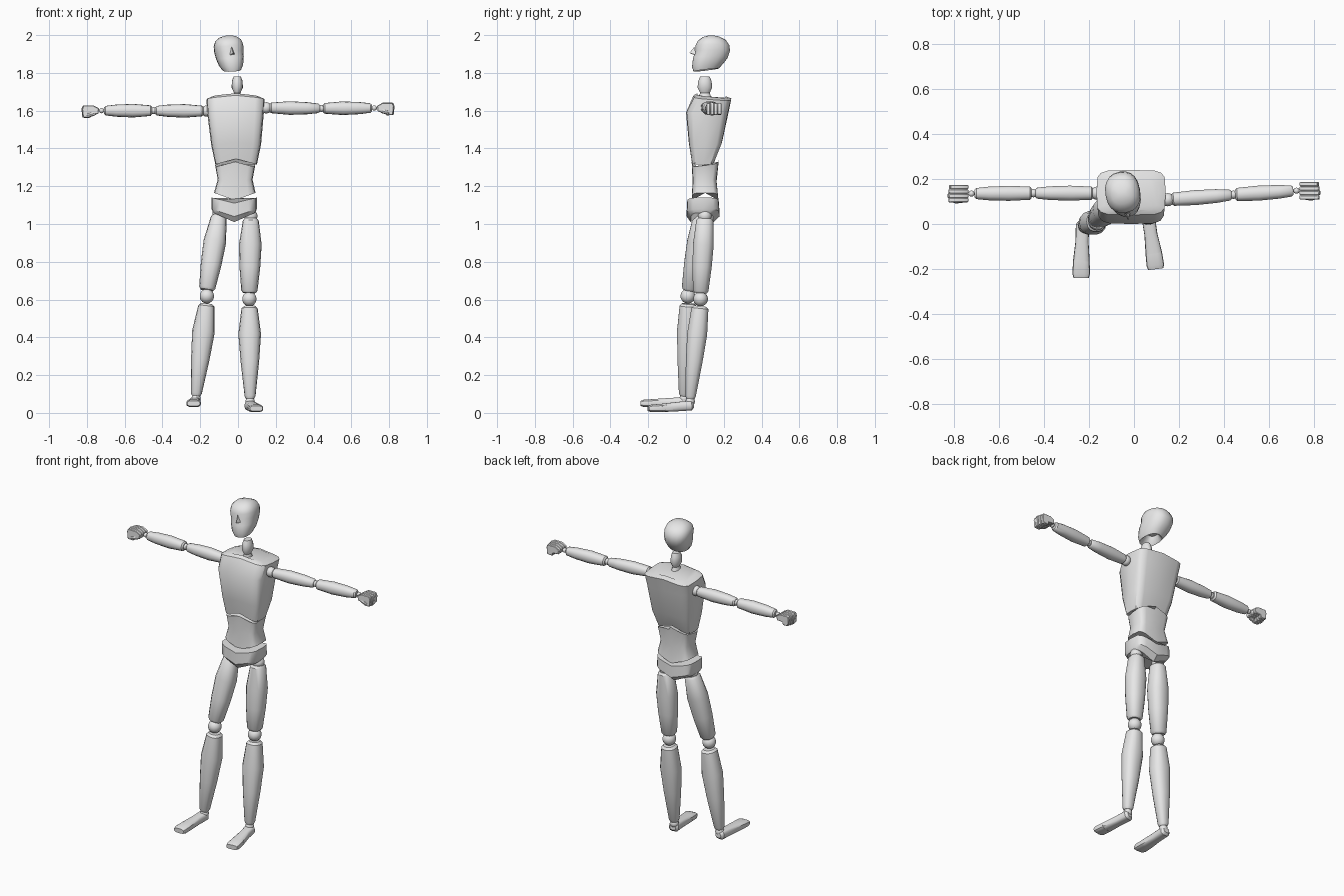
import bpy, bmesh, math
from mathutils import Vector, Matrix

old = bpy.data.objects.get("Cube")
if old:
    bpy.data.objects.remove(old, do_unlink=True)

grey = bpy.data.materials.new("pale_grey")
grey.use_nodes = True
grey.diffuse_color = (0.8, 0.8, 0.8, 1)
grey.node_tree.nodes["Principled BSDF"].inputs["Base Color"].default_value = (0.8, 0.8, 0.8, 1)


def finish(name, bm, angle=35):
    bmesh.ops.recalc_face_normals(bm, faces=bm.faces)
    mesh = bpy.data.meshes.new(name)
    bm.to_mesh(mesh)
    bm.free()
    obj = bpy.data.objects.new(name, mesh)
    bpy.context.collection.objects.link(obj)
    mesh.materials.append(grey)
    bpy.ops.object.select_all(action="DESELECT")
    obj.select_set(True)
    bpy.context.view_layer.objects.active = obj
    bpy.ops.object.shade_smooth_by_angle(angle=math.radians(angle))
    return obj


def skin(rings):
    """Bridge a stack of point rings and cap both ends."""
    bm = bmesh.new()
    loops = [[bm.verts.new(p) for p in ring] for ring in rings]
    n = len(loops[0])
    for lo, hi in zip(loops, loops[1:]):
        for i in range(n):
            j = (i + 1) % n
            bm.faces.new((lo[i], lo[j], hi[j], hi[i]))
    bm.faces.new(loops[0][::-1])
    bm.faces.new(loops[-1])
    return bm


def oval(n, power):
    """Unit outline, round at power 1 and boxy near 0."""
    for i in range(n):
        a = math.tau * i / n
        c, s = math.cos(a), math.sin(a)
        yield (math.copysign(abs(c) ** power, c) if abs(c) > 1e-6 else 0,
               math.copysign(abs(s) ** power, s) if abs(s) > 1e-6 else 0)


def block(stations, power, n=16):
    """Body section from (z, centre x, half width, front y, back y, centre lift, back lift)."""
    rings = []
    for z, cx, hw, yf, yb, lift, back in stations:
        rings.append([Vector((cx + hw * u, (yf + yb) / 2 + (yb - yf) / 2 * v,
                              z + lift * (1 - abs(u)) + back * v))
                      for u, v in oval(n, power)])
    return skin(rings)


def tube(name, a, b, stations, power=1, up=(0, 1, 0), n=14):
    """Limb from a to b with (fraction, side radius, up radius) stations."""
    a, b = Vector(a), Vector(b)
    d = (b - a).normalized()
    side = d.cross(Vector(up)).normalized()
    top = side.cross(d)
    rings = [[a.lerp(b, t) + side * (ru * u) + top * (rv * v) for u, v in oval(n, power)]
             for t, ru, rv in stations]
    return finish(name, skin(rings))


def ball(name, centre, r):
    bm = bmesh.new()
    bmesh.ops.create_uvsphere(bm, u_segments=14, v_segments=9, radius=r,
                              matrix=Matrix.Translation(centre))
    return finish(name, bm, 60)


# Trunk
finish("chest", block([
    (1.315, -.01, .11, .03, .15, .03, 0),
    (1.42, -.01, .132, .015, .19, .01, 0),
    (1.59, -.013, .15, 0, .225, 0, 0),
    (1.658, -.013, .154, .04, .24, .015, -.008),
    (1.672, -.013, .12, .06, .21, .012, -.008)], .4))
finish("abdomen", block([
    (1.165, -.017, .11, .03, .172, -.04, 0),
    (1.235, -.015, .092, .035, .162, -.01, 0),
    (1.31, -.015, .106, .03, .175, .03, .01)], .45))
finish("pelvis", block([
    (1.06, -.02, .112, .025, .145, -.05, 0),
    (1.08, -.02, .12, .003, .178, -.04, 0),
    (1.14, -.02, .12, .005, .175, -.03, 0)], .5))

# Neck
tube("neck", (-.004, .1, 1.665), (-.004, .1, 1.78),
     [(0, .026, .036), (.25, .017, .026), (.5, .03, .04), (.8, .028, .036), (1, .02, .026)])

# Head: skull and jaw loft with a hollow underside, then a wedge nose
head = block([
    (1.86, 0, .03, .08, .14, 0, 0),
    (1.822, 0, .04, .05, .165, 0, .004),
    (1.815, 0, .048, .037, .172, 0, .008),
    (1.84, 0, .062, .03, .195, 0, .006),
    (1.88, 0, .072, .036, .222, 0, 0),
    (1.915, 0, .076, .05, .234, 0, 0),
    (1.945, 0, .077, .05, .23, 0, 0),
    (1.972, 0, .068, .064, .212, 0, 0),
    (1.99, 0, .046, .09, .178, 0, 0),
    (1.998, 0, .018, .12, .146, 0, 0)], .85, 20)
nose = [head.verts.new(p) for p in
        [(0, .045, 1.94), (-.014, .048, 1.895), (.014, .048, 1.895), (0, .016, 1.905)]]
for tri in ((0, 1, 3), (0, 3, 2), (1, 2, 3), (0, 2, 1)):
    head.faces.new([nose[i] for i in tri])
pivot = Vector((0, .13, 1.9))
turn = Matrix.Rotation(math.radians(10), 4, "Z") @ Matrix.Rotation(math.radians(-5), 4, "Y")
bmesh.ops.transform(head, verts=head.verts, matrix=Matrix.Translation(
    pivot + Vector((-.045, 0, 0))) @ turn @ Matrix.Translation(-pivot))
finish("head", head, 45)

# Legs
THIGH = [(0, .032, .036), (.03, .042, .046), (.35, .06, .056), (.65, .055, .052),
         (.97, .043, .042), (1, .034, .034)]
SHIN = [(0, .03, .034), (.025, .043, .046), (.3, .06, .054), (.6, .049, .045),
        (.97, .029, .029), (1, .022, .022)]
FOOT = [(0, .018, .014), (.08, .03, .026), (.5, .029, .025), (1, .037, .022)]
TOE = [(0, .037, .022), (.75, .039, .02), (1, .034, .014)]
legs = {
    "left": [(.068, .1, 1.03), (.06, .077, .635), (.06, .077, .603), (.061, .075, .565),
             (.064, .022, .075), (.062, .04, .04), (.088, -.13, .026), (.097, -.2, .023)],
    "right": [(-.1, .085, 1.045), (-.165, .017, .65), (-.165, .01, .618), (-.166, .012, .578),
              (-.222, -.01, .09), (-.228, .012, .058), (-.234, -.165, .052), (-.235, -.24, .05)],
}
for side, (hip, above, knee, below, ankle, heel, arch, tip) in legs.items():
    ball(side + "_hip", Vector(hip) + Vector((0, 0, .012)), .036)
    tube(side + "_thigh", hip, above, THIGH, .85)
    ball(side + "_knee", knee, .039)
    tube(side + "_shin", below, ankle, SHIN, .85)
    ball(side + "_ankle", Vector(ankle) - Vector((0, 0, .015)), .025)
    tube(side + "_foot", heel, arch, FOOT, .65, (0, 0, 1))
    tube(side + "_toes", arch, tip, TOE, .65, (0, 0, 1))

# Arms
ARM = [(0, .02, .022), (.03, .028, .03), (.4, .036, .034), (.75, .032, .031),
       (.97, .025, .025), (1, .018, .018)]
CURL = [(0, .016), (.03, .032), (.086, .032), (.093, .012), (.088, -.033),
        (.048, -.035), (.045, -.016), (.004, -.014)]


def fist(name, wrist, s):
    """Four curled fingers side by side with a thumb folded across them."""
    bm = bmesh.new()
    for k in range(4):
        shrink = 1 - .04 * abs(k - 1)
        y = wrist.y - .039 + k * .0195
        base = [bm.verts.new((wrist.x + s * x * shrink, y, wrist.z + z * shrink)) for x, z in CURL]
        face = bm.faces.new(base)
        out = bmesh.ops.extrude_face_region(bm, geom=[face])
        moved = [v for v in out["geom"] if isinstance(v, bmesh.types.BMVert)]
        bmesh.ops.translate(bm, verts=moved, vec=(0, .0195, 0))
    obj = finish(name + "_fist", bm)
    bev = obj.modifiers.new("soft_edges", "BEVEL")
    bev.width, bev.segments = .003, 1
    tube(name + "_thumb", wrist + Vector((s * .015, -.03, -.008)),
         wrist + Vector((s * .066, -.036, -.022)),
         [(0, .008, .006), (.3, .012, .01), (.8, .011, .009), (1, .006, .005)], n=8)


arms = {
    "left": (1, (.15, .108, 1.615), (.442, .13, 1.612), (.722, .148, 1.614)),
    "right": (-1, (-.165, .137, 1.598), (-.447, .137, 1.6), (-.722, .135, 1.6)),
}
for side, (s, shoulder, elbow, wrist) in arms.items():
    shoulder, elbow, wrist = Vector(shoulder), Vector(elbow), Vector(wrist)
    ball(side + "_shoulder", shoulder, .03)
    tube(side + "_upper_arm", shoulder.lerp(elbow, .06), elbow.lerp(shoulder, .03), ARM, .9)
    ball(side + "_elbow", elbow, .019)
    tube(side + "_forearm", elbow.lerp(wrist, .03), wrist.lerp(elbow, .05), ARM, .9)
    ball(side + "_wrist", wrist, .014)
    fist(side, wrist + Vector((s * .014, 0, -.004)), s)
